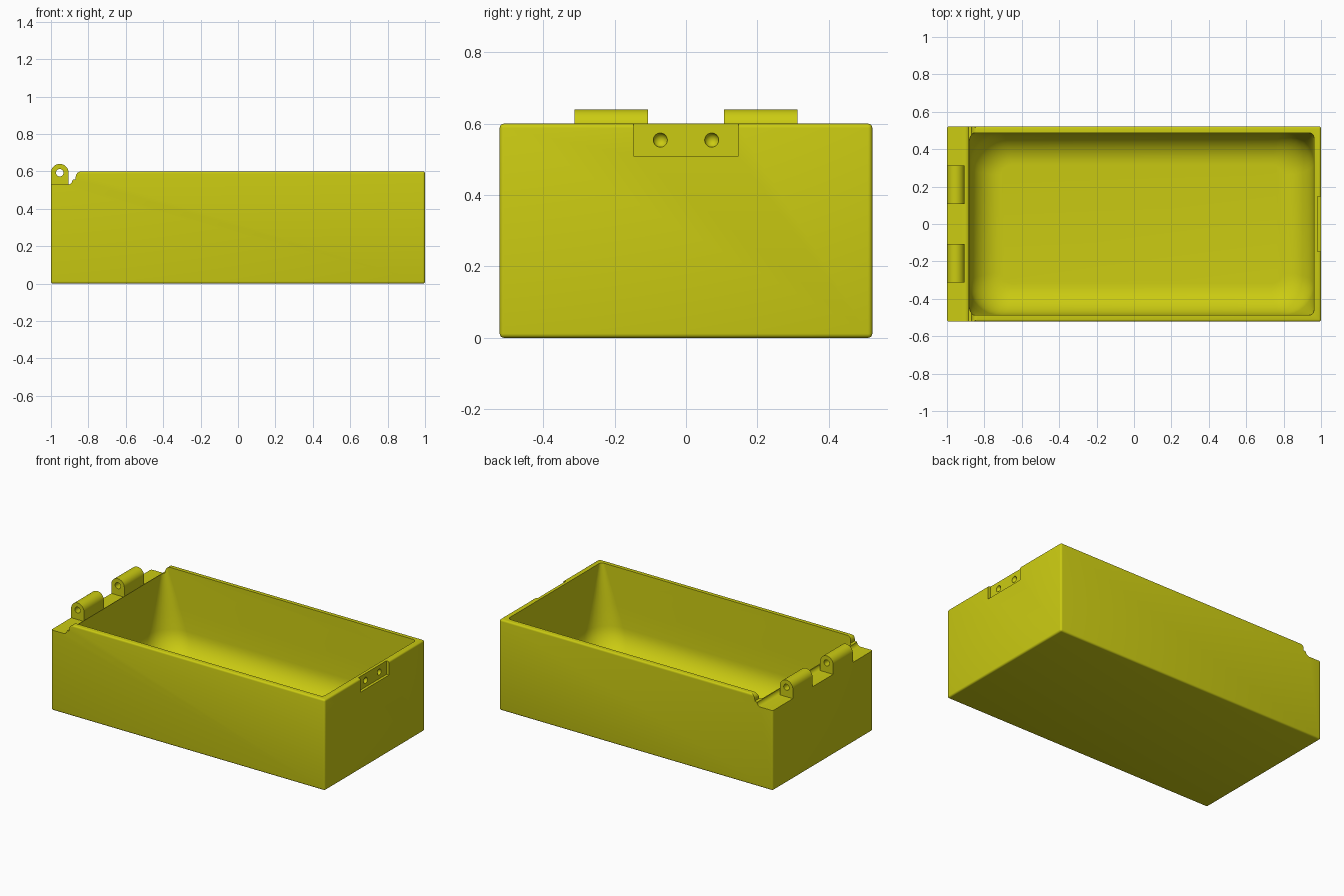
import bpy, bmesh, math
from mathutils import Vector

if "Cube" in bpy.data.objects:
    bpy.data.objects.remove(bpy.data.objects["Cube"])

yellow = bpy.data.materials.new("yellow plastic")
yellow.diffuse_color = (0.60, 0.60, 0.006, 1)
yellow.use_nodes = True
yellow.node_tree.nodes["Principled BSDF"].inputs["Base Color"].default_value = yellow.diffuse_color


def make(name, bm):
    bmesh.ops.recalc_face_normals(bm, faces=bm.faces[:])
    me = bpy.data.meshes.new(name)
    bm.to_mesh(me)
    bm.free()
    ob = bpy.data.objects.new(name, me)
    bpy.context.collection.objects.link(ob)
    me.materials.append(yellow)
    return ob


def box(name, lo, hi, bevel=0):
    bm = bmesh.new()
    bmesh.ops.create_cube(bm, size=1)
    for v in bm.verts:
        v.co = Vector([(a + b) / 2 + c * (b - a) for a, b, c in zip(lo, hi, v.co)])
    if bevel:
        bmesh.ops.bevel(bm, geom=bm.edges[:], offset=bevel, segments=4,
                        profile=0.5, affect='EDGES')
    return make(name, bm)


def prism(name, profile, y0, y1):
    """Extrude an x-z outline along y."""
    bm = bmesh.new()
    f = bm.faces.new([bm.verts.new((x, y0, z)) for x, z in profile])
    r = bmesh.ops.extrude_face_region(bm, geom=[f])
    verts = [g for g in r['geom'] if isinstance(g, bmesh.types.BMVert)]
    bmesh.ops.translate(bm, verts=verts, vec=(0, y1 - y0, 0))
    return make(name, bm)


def arc(cx, cz, r, a0, a1, n=8):
    return [(cx + r * math.cos(math.radians(a0 + (a1 - a0) * i / n)),
             cz + r * math.sin(math.radians(a0 + (a1 - a0) * i / n)))
            for i in range(n + 1)]


def cut(ob, cutter):
    m = ob.modifiers.new("cut", 'BOOLEAN')
    m.operation, m.solver, m.object = 'DIFFERENCE', 'EXACT', cutter
    bpy.context.view_layer.objects.active = ob
    bpy.ops.object.modifier_apply(modifier=m.name)
    bpy.data.objects.remove(cutter)


def smooth(ob):
    bpy.ops.object.select_all(action='DESELECT')
    ob.select_set(True)
    bpy.context.view_layer.objects.active = ob
    bpy.ops.object.shade_smooth_by_angle(angle=math.radians(30))


# Outer tray body
tray = box("tray", (-1, -0.522, 0), (1, 0.522, 0.6), 0.012)

# Cavity: rounded floor edge, corner radius growing with depth
FLOOR, FILLET, TOP = 0.04, 0.17, 0.7
levels = []
for i in range(11):
    a = math.radians(90 * i / 10)
    levels.append((FLOOR + FILLET * (1 - math.cos(a)), FILLET * (1 - math.sin(a))))
levels += [(0.35, 0), (0.5, 0), (0.6, 0), (TOP, 0)]
bm = bmesh.new()
rings = []
for z, inset in levels:
    x0, x1, y1 = -0.88 + inset, 0.962 - inset, 0.487 - inset
    r = max(0.025, 0.025 + 0.2 * (0.6 - z) / 0.56 - inset)
    ring = []
    for cx, cy, a0 in ((x1 - r, y1 - r, 0), (x0 + r, y1 - r, 90),
                       (x0 + r, -y1 + r, 180), (x1 - r, -y1 + r, 270)):
        ring += [bm.verts.new((x, y, z)) for x, y in arc(cx, cy, r, a0, a0 + 90)]
    rings.append(ring)
for lo, hi in zip(rings, rings[1:]):
    for i in range(len(lo)):
        j = (i + 1) % len(lo)
        bm.faces.new((lo[i], lo[j], hi[j], hi[i]))
bm.faces.new(rings[0])
bm.faces.new(rings[-1])
cut(tray, make("cavity_cutter", bm))

# Stepped, rounded ledge for the hinge side
step = [(-1.1, 0.53), (-0.91, 0.53)] + arc(-0.91, 0.555, 0.025, -90, 0, 6)
step += [(-0.868, 0.558)] + arc(-0.838, 0.57, 0.03, 180, 90, 6) + [(-0.838, 0.7), (-1.1, 0.7)]
cut(tray, prism("ledge_cutter", step, -0.7, 0.7))

# Latch recess with two dimples
cut(tray, box("latch_cutter", (0.982, -0.147, 0.51), (1.1, 0.147, 0.7)))
for y in (-0.072, 0.072):
    bm = bmesh.new()
    bmesh.ops.create_uvsphere(bm, u_segments=24, v_segments=16, radius=0.02)
    bmesh.ops.translate(bm, verts=bm.verts[:], vec=(0.984, y, 0.554))
    cut(tray, make("dimple_cutter", bm))
smooth(tray)

# Hinge knuckles with pin holes
CX, CZ, R = -0.953, 0.593, 0.047
for side, y0, y1 in (("front", -0.313, -0.107), ("back", 0.107, 0.313)):
    outline = [(CX - R, 0.52), (CX + R, 0.52)] + arc(CX, CZ, R, 0, 180, 24)
    knuckle = prism(side + "_hinge_knuckle", outline, y0, y1)
    cut(knuckle, prism("pin_cutter", arc(CX, CZ, 0.02, 0, 360, 24)[:-1], y0 - 0.1, y1 + 0.1))
    smooth(knuckle)
